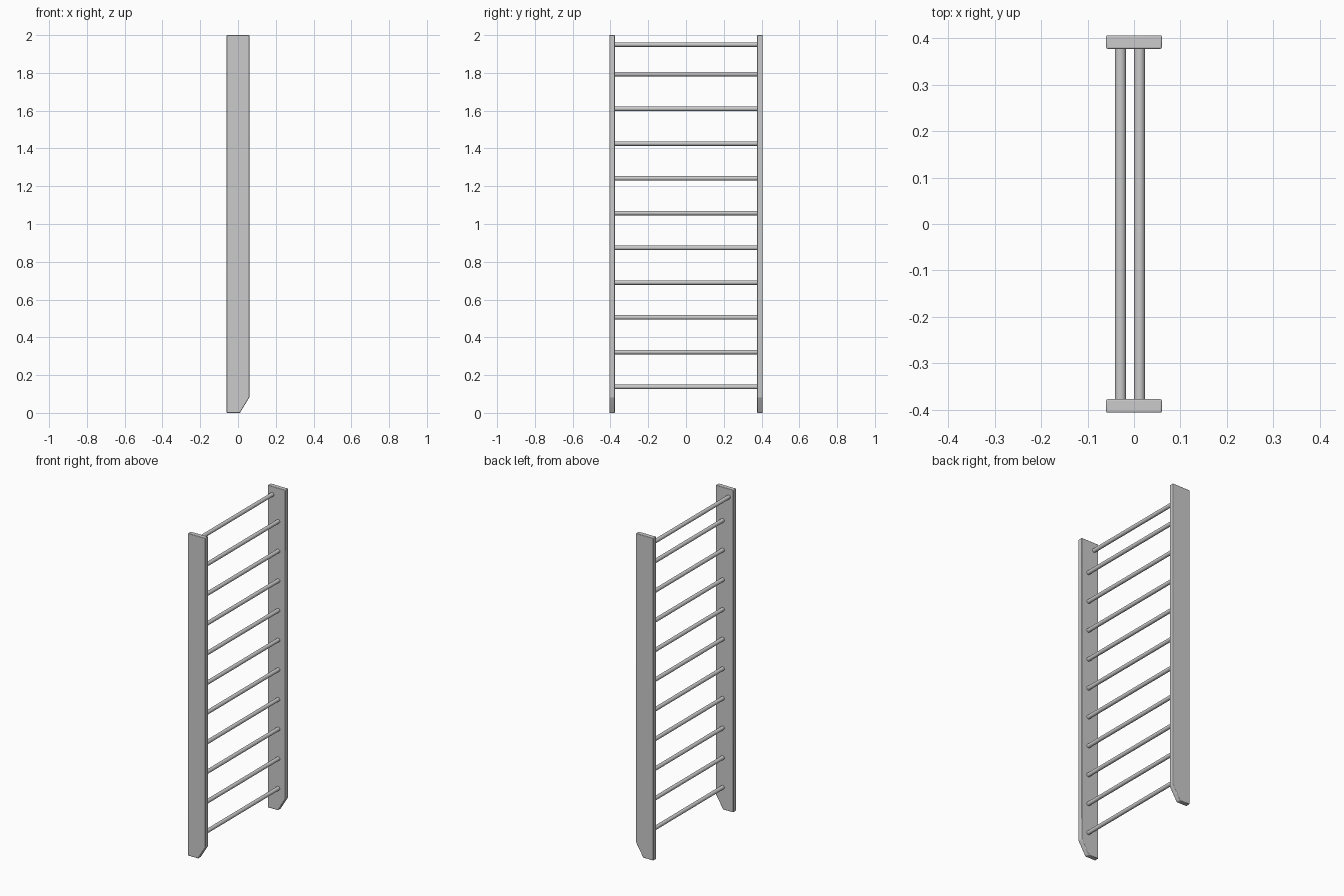
import bpy, bmesh, math

if "Cube" in bpy.data.objects:
    bpy.data.objects.remove(bpy.data.objects["Cube"])

def smooth(ob):
    bpy.ops.object.select_all(action='DESELECT')
    ob.select_set(True)
    bpy.context.view_layer.objects.active = ob
    bpy.ops.object.shade_smooth_by_angle(angle=math.radians(35))

# side rails: board profile with a clipped lower corner, softened edges
PROFILE = [(-0.06, 0), (0.01, 0), (0.06, 0.082), (0.06, 2), (-0.06, 2)]

def rail(name, y0, thickness=0.029):
    bm = bmesh.new()
    face = bm.faces.new([bm.verts.new((x, y0, z)) for x, z in PROFILE])
    out = bmesh.ops.extrude_face_region(bm, geom=[face])
    verts = [v for v in out['geom'] if isinstance(v, bmesh.types.BMVert)]
    bmesh.ops.translate(bm, verts=verts, vec=(0, thickness, 0))
    bmesh.ops.recalc_face_normals(bm, faces=bm.faces[:])
    me = bpy.data.meshes.new(name)
    bm.to_mesh(me)
    bm.free()
    ob = bpy.data.objects.new(name, me)
    bpy.context.collection.objects.link(ob)
    bevel = ob.modifiers.new("soft_edges", 'BEVEL')
    bevel.width = 0.003
    bevel.segments = 2
    smooth(ob)

rail("front_rail", -0.406)
rail("back_rail", 0.377)

# round rungs, evenly spaced, with the top one set back
def rung(name, x, z):
    bpy.ops.mesh.primitive_cylinder_add(vertices=32, radius=0.012, depth=0.758,
                                        location=(x, 0, z),
                                        rotation=(math.pi / 2, 0, 0))
    ob = bpy.context.object
    ob.name = name
    smooth(ob)

for i in range(10):
    rung(f"rung_{i + 1}", 0.012, 0.138 + i * 0.184)
rung("top_rung", -0.029, 1.95)
